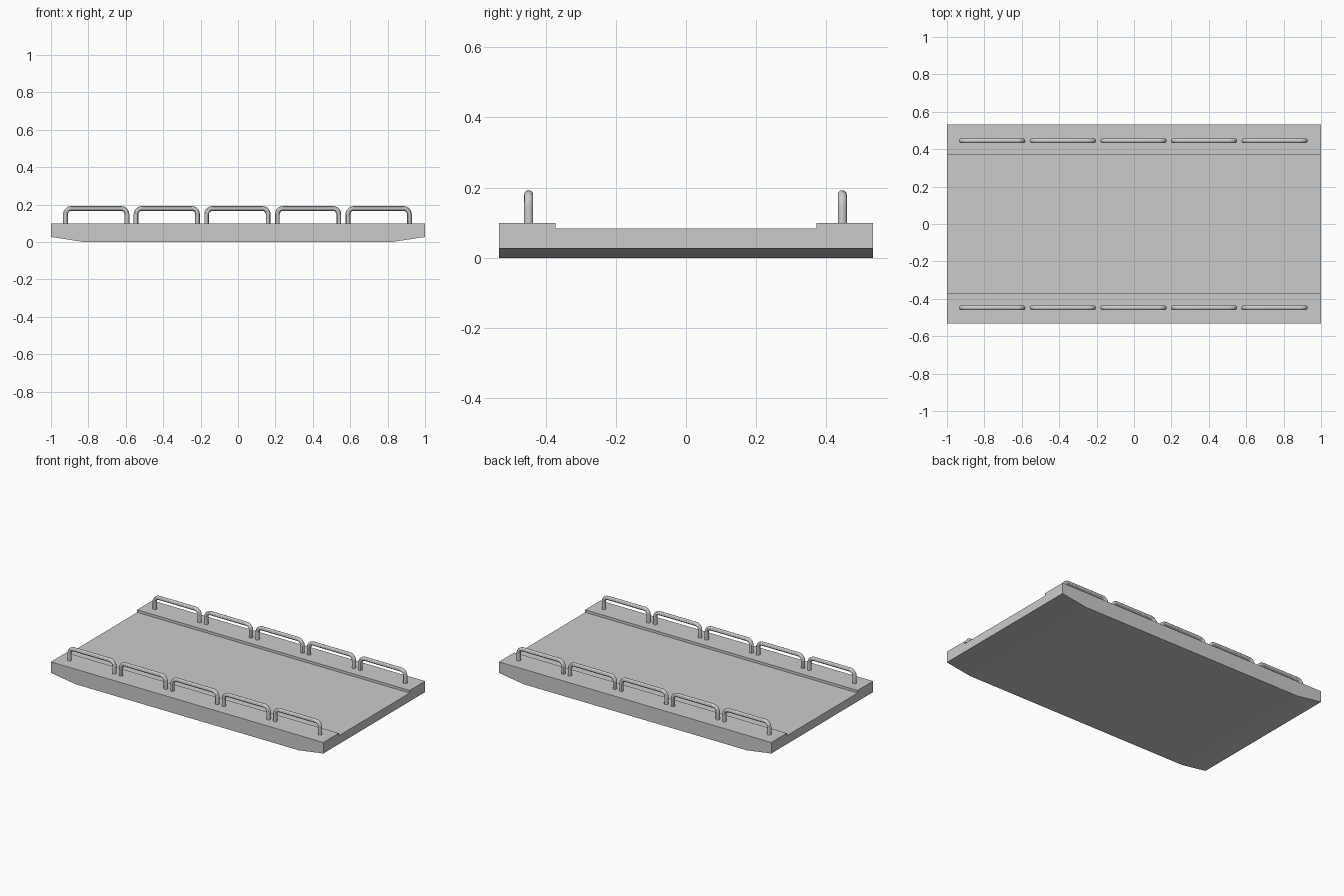
import bpy, bmesh, math

if "Cube" in bpy.data.objects:
    bpy.data.objects.remove(bpy.data.objects["Cube"])

# Pontoon hull: one stepped cross-section swept through four stations
def section(bm, x, zb):
    w, d, top, deck = 0.533, 0.371, 0.10, 0.083
    pts = [(-w, zb), (w, zb), (w, top), (d, top), (d, deck),
           (-d, deck), (-d, top), (-w, top)]
    return [bm.verts.new((x, y, z)) for y, z in pts]

bm = bmesh.new()
rings = [section(bm, x, zb) for x, zb in
         [(-1, 0.027), (-0.82, 0), (0.82, 0), (1, 0.027)]]
for a, b in zip(rings, rings[1:]):
    for i in range(8):
        j = (i + 1) % 8
        bm.faces.new((a[i], a[j], b[j], b[i]))
bm.faces.new(rings[0])
bm.faces.new(rings[-1])
bmesh.ops.recalc_face_normals(bm, faces=bm.faces)
mesh = bpy.data.meshes.new("hull")
bm.to_mesh(mesh)
bm.free()
bpy.context.collection.objects.link(bpy.data.objects.new("hull", mesh))

# Handrail hoop: tube along a path with two rounded corners
def handrail(name, xc, y):
    half, top, foot, r = 0.1645, 0.18, 0.09, 0.032
    path = [(-half, foot)]
    for sx, start in ((-1, 180), (1, 90)):
        for k in range(6):
            a = math.radians(start - 18 * k)
            path.append((sx * (half - r) + r * math.cos(a),
                         top - r + r * math.sin(a)))
    path.append((half, foot))
    cu = bpy.data.curves.new(name, 'CURVE')
    cu.dimensions = '3D'
    cu.bevel_depth = 0.0128
    cu.bevel_resolution = 4
    cu.use_fill_caps = True
    sp = cu.splines.new('POLY')
    sp.points.add(len(path) - 1)
    for p, (x, z) in zip(sp.points, path):
        p.co = (xc + x, y, z, 1)
    ob = bpy.data.objects.new(name, cu)
    bpy.context.collection.objects.link(ob)
    bpy.ops.object.select_all(action='DESELECT')
    ob.select_set(True)
    bpy.context.view_layer.objects.active = ob
    bpy.ops.object.convert(target='MESH')
    bpy.ops.object.shade_smooth_by_angle()

# Five hoops along each side
for side, y in (("front", -0.448), ("back", 0.445)):
    for i in range(5):
        handrail(f"handrail_{side}_{i + 1}", -0.003 + (i - 2) * 0.3775, y)
